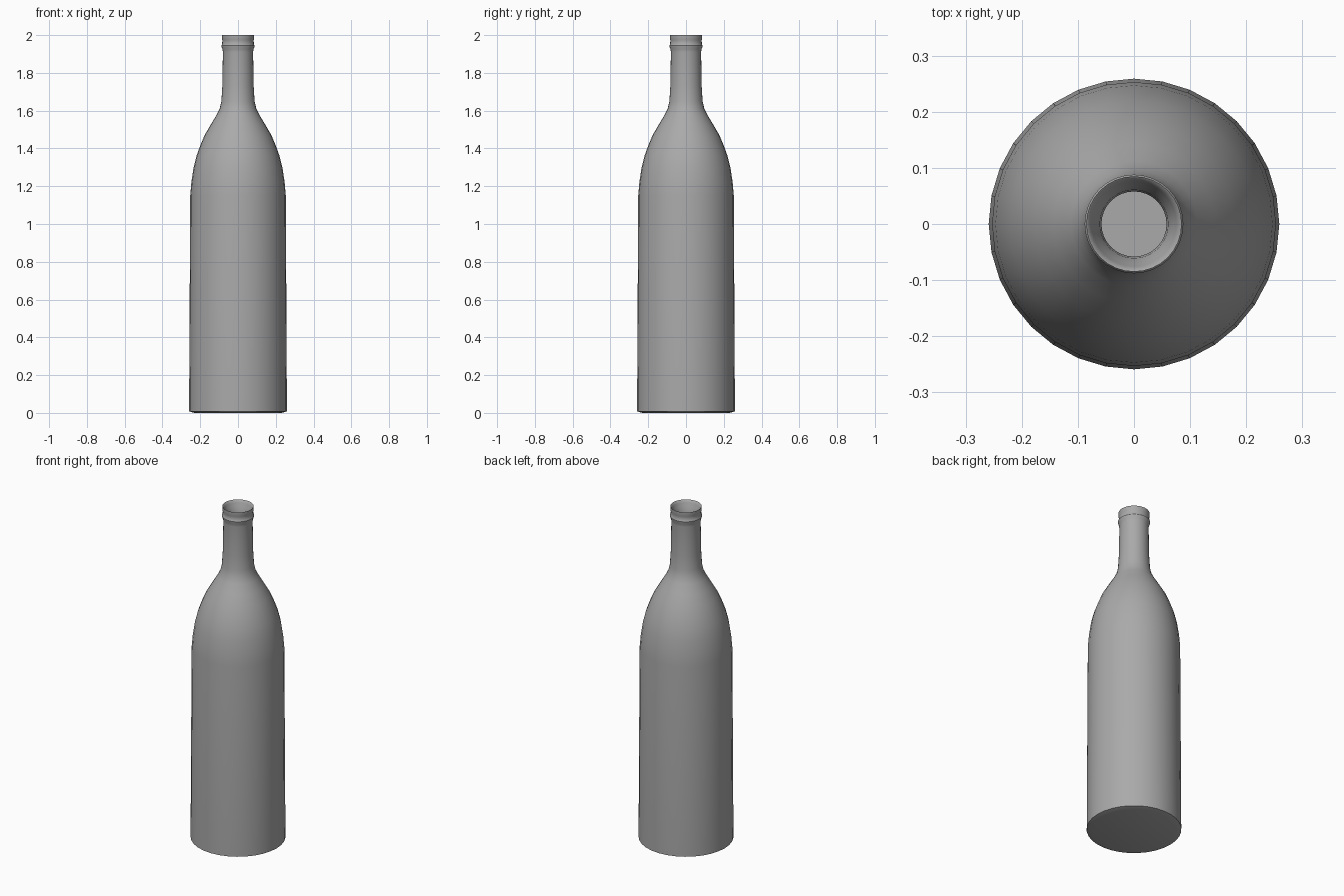
import bpy
import bmesh
import math

SIDES = 32
WALL = 0.022

default_cube = bpy.data.objects.get("Cube")
if default_cube:
    bpy.data.objects.remove(default_cube, do_unlink=True)


def make_material(name, colour):
    material = bpy.data.materials.new(name)
    material.use_nodes = True
    material.diffuse_color = colour
    shader = material.node_tree.nodes["Principled BSDF"]
    shader.inputs["Base Color"].default_value = colour
    return material


def lathe(name, profile, material):
    """Turn a (radius, height) profile about z; both ends are capped."""
    bm = bmesh.new()
    rings = []
    for radius, height in profile:
        ring = []
        for step in range(SIDES):
            angle = math.tau * step / SIDES
            ring.append(bm.verts.new((radius * math.cos(angle),
                                      radius * math.sin(angle), height)))
        rings.append(ring)
    for lower, upper in zip(rings, rings[1:]):
        for i in range(SIDES):
            j = (i + 1) % SIDES
            bm.faces.new((lower[i], lower[j], upper[j], upper[i]))
    bm.faces.new(list(reversed(rings[0])))
    bm.faces.new(rings[-1])
    mesh = bpy.data.meshes.new(name)
    bm.to_mesh(mesh)
    bm.free()
    mesh.materials.append(material)
    obj = bpy.data.objects.new(name, mesh)
    bpy.context.collection.objects.link(obj)
    bpy.ops.object.select_all(action="DESELECT")
    obj.select_set(True)
    bpy.context.view_layer.objects.active = obj
    bpy.ops.object.shade_smooth_by_angle(angle=math.radians(40))
    return obj


# Base edge, straight body, shoulder and neck
base = [(0.23, 0), (0.259, 0.008)]
body = [(0.253, 1.15), (0.247, 1.22), (0.235, 1.3), (0.22, 1.36),
        (0.202, 1.41), (0.177, 1.47), (0.142, 1.53), (0.112, 1.58),
        (0.097, 1.61), (0.088, 1.65), (0.083, 1.73), (0.08, 1.91)]

# Ringed collar and thin rounded lip
collar = [(0.082, 1.925), (0.087, 1.938), (0.088, 1.945), (0.084, 1.951),
          (0.083, 1.972), (0.085, 1.978), (0.085, 2)]
mouth = [(0.082, 1.998), (0.076, 1.985), (0.07, 1.965), (0.061, 1.945)]

# Hollow inside follows the outer wall down to the floor
inside = [(radius - WALL, height) for radius, height in reversed(body)]
inside.append((base[-1][0] - WALL, WALL))

glass = make_material("dark grey", (0.4, 0.4, 0.4, 1))
lathe("bottle", base + body + collar + mouth + inside, glass)
